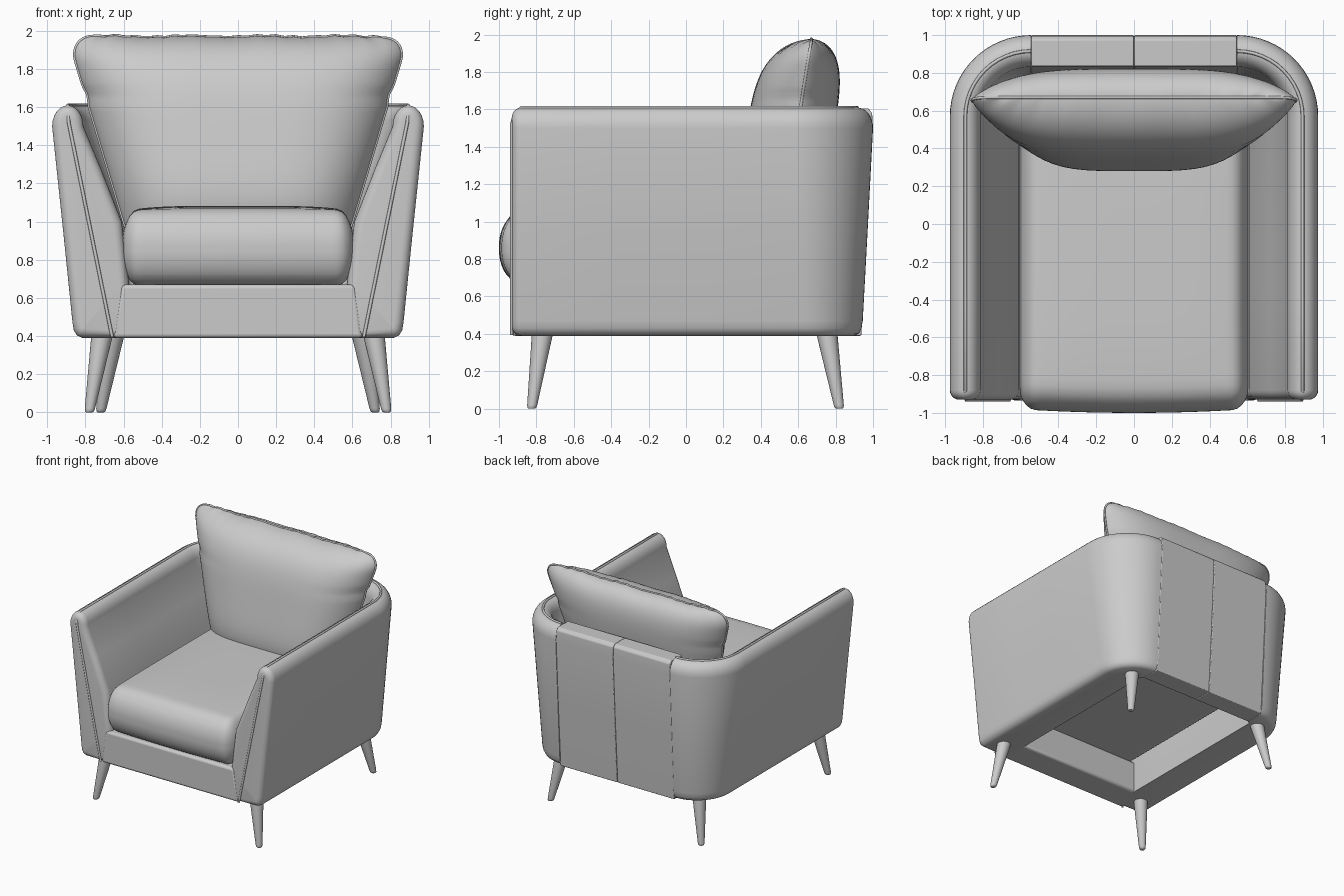
import bpy, bmesh
from math import sin, cos, pi, sqrt, radians
from mathutils import Vector

if "Cube" in bpy.data.objects:
    bpy.data.objects.remove(bpy.data.objects["Cube"])


def finish(name, bm, bevel=0, mirror=False, angle=40):
    bmesh.ops.remove_doubles(bm, verts=bm.verts, dist=1e-5)
    bmesh.ops.recalc_face_normals(bm, faces=bm.faces)
    me = bpy.data.meshes.new(name)
    bm.to_mesh(me)
    bm.free()
    ob = bpy.data.objects.new(name, me)
    bpy.context.collection.objects.link(ob)
    bpy.ops.object.select_all(action='DESELECT')
    ob.select_set(True)
    bpy.context.view_layer.objects.active = ob
    bpy.ops.object.shade_smooth_by_angle(angle=radians(angle))
    if bevel:
        m = ob.modifiers.new("Bevel", 'BEVEL')
        m.width, m.segments, m.limit_method = bevel, 3, 'ANGLE'
        m.angle_limit = radians(30)
    if mirror:
        m = ob.modifiers.new("Mirror", 'MIRROR')
        m.use_mirror_merge = False
    return ob


def loft(bm, rings, closed, caps=False):
    vs = [[bm.verts.new(p) for p in r] for r in rings]
    for a, b in zip(vs, vs[1:]):
        n = len(a)
        for i in range(n if closed else n - 1):
            j = (i + 1) % n
            bm.faces.new((a[i], a[j], b[j], b[i]))
    if caps:
        bm.faces.new(vs[0])
        bm.faces.new(vs[-1])


def tube(name, pts, radius, mirror=False, cyclic=False):
    cu = bpy.data.curves.new(name, 'CURVE')
    cu.dimensions, cu.bevel_depth, cu.bevel_resolution = '3D', radius, 2
    sp = cu.splines.new('POLY')
    sp.points.add(len(pts) - 1)
    for p, co in zip(sp.points, pts):
        p.co = (*co, 1)
    sp.use_cyclic_u = cyclic
    cu.use_fill_caps = True
    ob = bpy.data.objects.new(name, cu)
    bpy.context.collection.objects.link(ob)
    if mirror:
        ob.modifiers.new("Mirror", 'MIRROR').use_mirror_merge = False


# Arm and rounded back corner: one cross-section swept round the corner
XB, YF = 0.545, -0.93            # where the corner meets the back panel; front face
prof = [(.57, .77, .39), (.57, .77, .66), (.61, .78, 1.0), (.72, .81, 1.28)]
for i in range(13):              # rounded crown
    a = pi * i / 12
    prof.append((.893 - .082 * cos(a), .915 - .085 * cos(a), 1.5 + .11 * sin(a)))
prof += [(.915, .97, .93), (.868, .945, .47), (.861, .938, .43), (.845, .925, .403), (.815, .9, .39)]


def station(w, yb, t):
    """Point on the plan path: t in 0..1 straight side, 1..2 corner arc."""
    r = w - XB
    if t <= 1:
        return w, YF + .05 + t * (yb - r - YF - .05)
    a = (t - 1) * pi / 2
    return XB + r * cos(a), yb - r + r * sin(a)


def inset(e):
    n, out = len(prof), []
    for i, (w, _, z) in enumerate(prof):
        p, q = prof[i - 1], prof[(i + 1) % n]
        d = Vector((q[0] - p[0], q[2] - p[2])).normalized()
        out.append((w + d.y * e, z - d.x * e))
    return out


rings = []
for i in range(6):               # rounded front edge
    a = pi / 2 * (1 - i / 6)
    y = YF + .05 * (1 - sin(a))
    rings.append([(x, y, z) for x, z in inset(.05 * (1 - cos(a)))])
for t in [0, .33, .66] + [1 + i / 16 for i in range(17)]:
    rings.append([(*station(w, yb, t), z) for w, yb, z in prof])
bm = bmesh.new()
loft(bm, rings, True, True)
finish("arms", bm, mirror=True)

# Piping up the arm front, along the crown and round to the back
pts = [(.66, YF - .002, .395), (.888, YF - .002, 1.52), (.893, YF + .012, 1.575), (.893, YF + .05, 1.61)]
pts += [(*station(.893, .915, t), 1.61) for t in [.3, .7] + [1 + i / 12 for i in range(13)]]
tube("arm_piping", pts, .009, mirror=True)

# Two flat back panels with a centre seam
yz = [(.77, .39), (.77, .66), (.78, 1.0), (.83, 1.5), (.835, 1.603), (.975, 1.605),
      (.995, 1.58), (1.0, 1.5), (.97, .93), (.937, .39)]
bm = bmesh.new()
loft(bm, [[(x, y, z) for y, z in yz] for x in (.001, XB - .001)], True, True)
finish("back_panels", bm, bevel=.006, mirror=True, angle=30)

# Front rail
bm = bmesh.new()
loft(bm, [[(-.655, y, .39), (.655, y, .39), (.615, y, .67), (-.615, y, .67)] for y in (YF - .004, -.68)], True, True)
finish("front_rail", bm, bevel=.02)

# Seat cushion: box with elliptical rounding and a slight dome
half, rad, mid = Vector((.61, .86, .195)), Vector((.09, .13, .185)), Vector((0, -.12, .86))
bm = bmesh.new()
bmesh.ops.create_cube(bm, size=2)
bmesh.ops.subdivide_edges(bm, edges=bm.edges[:], cuts=39, use_grid_fill=True)
for v in bm.verts:
    core, d = Vector(), Vector()
    for k in range(3):
        q, lim = v.co[k] * half[k], half[k] - rad[k]
        core[k] = max(-lim, min(lim, q))
        d[k] = (q - core[k]) / rad[k]
    d.normalize()
    u, s = v.co.x, v.co.y
    p = core + Vector(d[k] * rad[k] for k in range(3)) + mid
    if v.co.z > 0:
        p.z += .028 * v.co.z * (1 - u ** 4) * (1 - s ** 4)
    if s < 0:
        p.y += .02 * s * (1 - u * u)
    v.co = p
finish("seat_cushion", bm, angle=80)


# Back cushion: leaning pillow made of two bulging sheets
def pillow(u, v, depth):
    z = 1.435 + .535 * v
    w = .60 + .30 * (z - 1)
    if z > 1.84:
        w -= .13 * (1 - sqrt(max(0, 1 - ((z - 1.84) / .13) ** 2)))
    w -= .014 * max(0, 1 - abs(z - 1.66) / .05)
    t = max(0, 1 - u ** 4) ** .75 * max(0, 1 - v ** 4) ** .5
    y = .67 - .16 * (1.97 - z) + depth * t
    if v > 0:                    # puckers along the top seam
        z -= .007 * (sin(17 * u) * sin(29 * u + 1)) * v ** 8
    return w * u, y, z


N = 48
steps = [sin(pi / 2 * (2 * i / N - 1)) for i in range(N + 1)]
bm = bmesh.new()
for depth in (-.27, .2):
    loft(bm, [[pillow(u, v, depth) for u in steps] for v in steps], False)
finish("back_cushion", bm, angle=80)

# Seam round the back cushion
seam = [pillow(-1, v, 0) for v in steps] + [pillow(u, 1, 0) for u in steps[1:]]
seam += [pillow(1, v, 0) for v in steps[-2::-1]]
tube("back_cushion_seam", seam, .008)

# Splayed, tapered legs
for name, top, foot in (("front_legs", (.71, -.765), (.78, -.825)), ("back_legs", (.65, .75), (.72, .82))):
    bm = bmesh.new()
    rs = []
    for z, r in ((0, .018), (.006, .024), (.02, .027), (.42, .058)):
        k = z / .42
        cx, cy = (foot[i] + (top[i] - foot[i]) * k for i in (0, 1))
        rs.append([(cx + r * cos(a * pi / 12), cy + r * sin(a * pi / 12), z) for a in range(24)])
    loft(bm, rs, True, True)
    finish(name, bm, mirror=True, angle=50)
